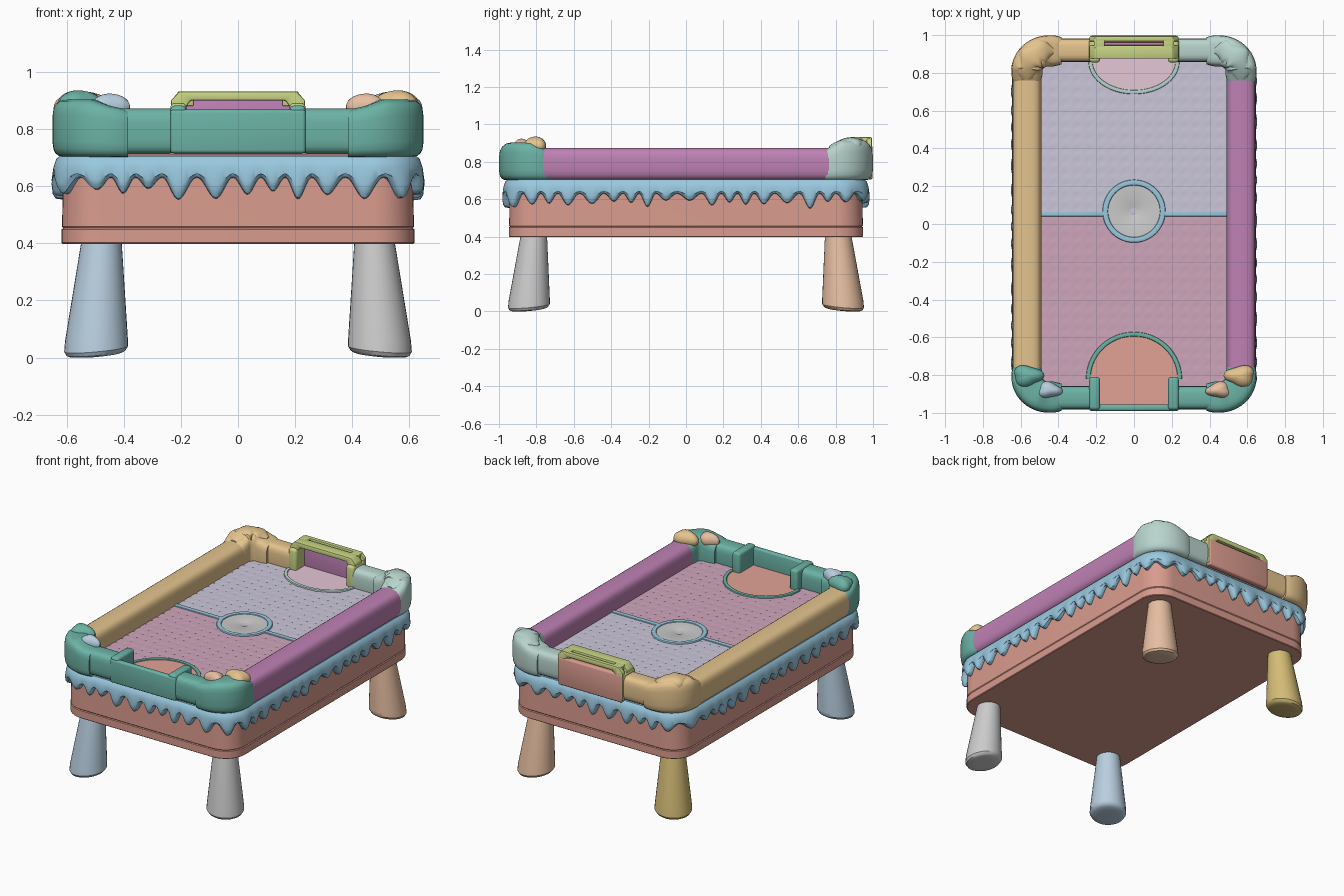
import bpy, bmesh, math, random
from math import sin, cos, pi

if "Cube" in bpy.data.objects:
    bpy.data.objects.remove(bpy.data.objects["Cube"])

random.seed(4)
mats = {}
COL = dict(teal=(.15, .45, .38), salmon=(.70, .33, .27), blue=(.32, .58, .74), purple=(.52, .22, .46),
           tan=(.78, .55, .27), mint=(.48, .66, .61), lime=(.58, .66, .23), lilac=(.60, .57, .70),
           pink=(.62, .38, .50), rose=(.76, .36, .30), pale=(.78, .57, .67), peach=(.80, .52, .36),
           sky=(.48, .62, .74), gold=(.66, .50, .18), grey=None)


def finish(name, bm, col):
    bmesh.ops.recalc_face_normals(bm, faces=bm.faces[:])
    me = bpy.data.meshes.new(name)
    bm.to_mesh(me)
    bm.free()
    ob = bpy.data.objects.new(name, me)
    bpy.context.collection.objects.link(ob)
    if COL[col]:
        if col not in mats:
            mats[col] = bpy.data.materials.new(col)
            mats[col].diffuse_color = (*COL[col], 1)
        me.materials.append(mats[col])
    return ob


def loft(name, rings, col, cap=True, closed=False):
    bm = bmesh.new()
    vs = [[bm.verts.new(p) for p in r] for r in rings]
    pairs = list(zip(vs, vs[1:])) + ([(vs[-1], vs[0])] if closed else [])
    for a, b in pairs:
        n = len(a)
        for i in range(n):
            bm.faces.new((a[i], a[(i + 1) % n], b[(i + 1) % n], b[i]))
    if cap and not closed:
        bm.faces.new(vs[0])
        bm.faces.new(vs[-1])
    return finish(name, bm, col)


def sweep(name, path, size, col, power=.5, closed=False, n=20):
    """Sweep a rounded-box section along a flat path; size(t) gives width, low z, high z."""
    rings, m = [], len(path)
    for i, (x, y) in enumerate(path):
        a = path[i - 1] if i or closed else path[0]
        b = path[(i + 1) % m] if i < m - 1 or closed else path[-1]
        d = math.hypot(b[0] - a[0], b[1] - a[1])
        nx, ny = (b[1] - a[1]) / d, (a[0] - b[0]) / d
        w, lo, hi = size(i / (m - 1))
        ring = []
        for k in range(n):
            c, s = cos(2 * pi * (k + .5) / n), sin(2 * pi * (k + .5) / n)
            u = w / 2 * math.copysign(abs(c) ** power, c)
            v = (hi - lo) / 2 * math.copysign(abs(s) ** power, s)
            ring.append((x + nx * u, y + ny * u, (lo + hi) / 2 + v))
        rings.append(ring)
    return loft(name, rings, col, closed=closed)


def box(name, lo, hi, col, bevel=.01):
    bm = bmesh.new()
    bmesh.ops.create_cube(bm, size=1)
    for v in bm.verts:
        v.co = [(lo[i] + hi[i]) / 2 + v.co[i] * (hi[i] - lo[i]) for i in range(3)]
    bmesh.ops.bevel(bm, geom=bm.edges[:], offset=bevel, segments=3, profile=.5, affect='EDGES')
    return finish(name, bm, col)


def ellipsoid(name, loc, rad, col):
    bm = bmesh.new()
    bmesh.ops.create_uvsphere(bm, u_segments=24, v_segments=14, radius=1)
    for v in bm.verts:
        a = math.atan2(v.co.y, v.co.x)
        k = 1 + .14 * sin(3 * a + loc[0] * 9)
        v.co = (loc[0] + v.co.x * rad[0] * k, loc[1] + v.co.y * rad[1] * k, loc[2] + v.co.z * rad[2])
    return finish(name, bm, col)


def plate(name, pts, z0, z1, col):
    return loft(name, [[(x, y, z) for x, y in pts] for z in (z0, z1)], col)


def arc(cx, cy, rx, ry, a0, a1, n):
    return [(cx + rx * cos(a0 + (a1 - a0) * i / n), cy + ry * sin(a0 + (a1 - a0) * i / n)) for i in range(n + 1)]


def outline(hx, hy, r, n=10):
    pts = []
    for k, (sx, sy) in enumerate(((1, 1), (-1, 1), (-1, -1), (1, -1))):
        pts += arc(sx * (hx - r), sy * (hy - r), r, r, k * pi / 2, (k + 1) * pi / 2, n)
    return pts


# Table body with a lower band
loft("body", [[(x, y, z) for x, y in outline(.617 - d, .947 - d, .14 - d)] for z, d in
              ((.398, .004), (.402, 0), (.449, 0), (.453, .005), (.458, .001), (.66, .006), (.72, .006))], "salmon")

# Icing skirt: perimeter columns with rounded drips
R, HX, HY = .14, .612, .942
base = outline(HX, HY, R, 12)
per = []
for i, a in enumerate(base):
    b = base[(i + 1) % len(base)]
    k = max(1, round(math.dist(a, b) / .008))
    per += [(a[0] + (b[0] - a[0]) * j / k, a[1] + (b[1] - a[1]) * j / k) for j in range(k)]
drips = 56
depth = [random.uniform(.035, .08) for _ in range(drips)]
cols = []
for i, (x, y) in enumerate(per):
    cx, cy = max(-HX + R, min(HX - R, x)), max(-HY + R, min(HY - R, y))
    d = math.hypot(x - cx, y - cy)
    nx, ny = (x - cx) / d, (y - cy) / d
    t = i / len(per) * drips + .18 * sin(i * 2 * pi * 11 / len(per))
    tooth = .5 - .5 * cos(2 * pi * t)
    zb = .63 - depth[int(t // 1) % drips] * tooth
    g = .008 * tooth
    prof = ((-.03, .705), (.012, .705), (.024, .695), (.034, .665), (.032 + g, (.655 + zb) / 2),
            (.028 + g, zb + .018), (.018 + g, zb + .003), (.002, zb), (-.01, zb + .01))
    cols.append([(x + nx * o, y + ny * o, z) for o, z in prof])
loft("icing_drips", cols, "blue", closed=True)

# Legs, tapered and slightly splayed
for sx, sy, col in ((-1, -1, "sky"), (1, -1, "grey"), (1, 1, "peach"), (-1, 1, "gold")):
    rings = []
    for z, r in ((.008, .06), (.010, .09), (.016, .103), (.03, .112), (.06, .110), (.42, .069)):
        rings.append([])
        for k in range(32):
            dx, dy = r * cos(k * pi / 16), r * sin(k * pi / 16)
            tilt = -.09 * (sx * dx + sy * dy) * (z < .05)
            rings[-1].append((sx * (.498 - .05 * z) + dx, sy * (.842 - .07 * z) + dy, max(0, z + tilt)))
    loft(f"leg_{'front' if sy < 0 else 'back'}_{'left' if sx < 0 else 'right'}", rings, col)

# Playfield halves with small air holes
Z = .752
for name, y0, y1, col in (("field_front", -.9, .055, "pink"), ("field_back", .055, .9, "lilac")):
    bm = bmesh.new()
    nx, ny = 66, round((y1 - y0) / .0155)
    g = [[bm.verts.new((-.52 + 1.04 * i / nx, y0 + (y1 - y0) * j / ny,
                        Z - (.005 if i % 4 == 2 and j % 4 == 2 else 0))) for i in range(nx + 1)] for j in range(ny + 1)]
    for j in range(ny):
        for i in range(nx):
            bm.faces.new((g[j][i], g[j][i + 1], g[j + 1][i + 1], g[j + 1][i]))
    finish(name, bm, col)

# Field markings
for side, a, b in (("left", -.5, -.145), ("right", .145, .5)):
    box(f"centre_line_{side}", (a, .04, Z - .01), (b, .07, Z + .007), "blue", .004)
sweep("centre_ring", arc(0, .068, .152, .152, 0, 2 * pi * 47 / 48, 47), lambda t: (.03, Z - .01, Z + .01), "blue", closed=True, n=12)
loft("centre_disc", [[(x, y, z) for x, y in arc(0, .068, r, r, 0, 2 * pi * 39 / 40, 39)]
                     for r, z in ((.145, Z - .01), (.145, Z + .004), (.03, Z + .004), (.012, Z - .004))], "grey")
plate("front_goal_area", [(-.24, -.96)] + arc(0, -.82, .24, .235, pi, 0, 32) + [(.24, -.96)], .71, Z + .003, "rose")
sweep("front_goal_line", arc(0, -.82, .242, .237, pi, 0, 40), lambda t: (.024, Z - .01, Z + .01), "teal", n=12)
plate("back_goal_area", [(-.23, .95)] + arc(0, .86, .23, .16, pi, 2 * pi, 32) + [(.23, .95)], .71, Z + .003, "pale")
sweep("back_goal_line", arc(0, .86, .23, .162, pi, 2 * pi, 40), lambda t: (.022, Z - .01, Z + .01), "mint", n=12)

# Side rails, end rails, corners
for sx in (-1, 1):
    side = "left" if sx < 0 else "right"
    sweep(f"side_rail_{side}", [(sx * .567, y) for y in (-.78, 0, .79)], lambda t: (.155, .70, .875),
          "tan" if sx < 0 else "purple", power=.56)
    for sy in (-1, 1):
        end = "front" if sy < 0 else "back"
        col = "teal" if sy < 0 else ("tan" if sx < 0 else "mint")
        sweep(f"{end}_rail_{side}", [(sx * x, sy * .92) for x in (.2, .3, .42)], lambda t: (.125, .712, .872), col)
        path = [(.567, .745), (.567, .765), (.567, .79)] + arc(.45, .81, .117, .107, 0, pi / 2, 14) + \
               [(.425, .917), (.40, .917), (.385, .917)]
        path = [(sx * x, sy * y) for x, y in path]
        top = .038 if sy < 0 else .05
        sweep(f"corner_{end}_{side}", path, lambda t: (.145 + .02 * min(1, 10 * t, 10 - 10 * t), .70,
              .865 + top * min(1, 5 * t, 3 - 3 * t)), col, power=.45)
        if sy > 0:
            # Frosting with wavy edge on back corners
            sweep(f"corner_frosting_{side}", path[1:-2],
                  lambda t: (.05 + .09 * sin(pi * t) ** .6 + .02 * sin(17 * t), .84, .885 + .045 * sin(pi * t) ** .6),
                  col, power=.8)
        else:
            # Frosting blobs on front corners
            ellipsoid(f"frosting_blob_{side}", (sx * .562, -.805, .885), (.078, .056, .05), "teal" if sx < 0 else "tan")
            ellipsoid(f"frosting_drip_{side}", (sx * .45, -.88, .878), (.065, .042, .046), "sky" if sx < 0 else "peach")

# Front goal: low panel between two posts
box("front_goal_panel", (-.237, -.99, .715), (.237, -.955, .868), "teal", .012)
for sx in (-1, 1):
    a, b = sorted((sx * .18, sx * .237))
    box(f"front_goal_post_{'left' if sx < 0 else 'right'}", (a, -.984, .718), (b, -.81, .882), "teal", .016)

# Back goal: slotted arch, posts and panels
for name, y0, y1 in (("back_goal_arch_inner", .875, .946), ("back_goal_arch_outer", .966, .994)):
    bm = bmesh.new()
    pts = [(-.235, .72), (-.235, .90), (-.205, .932), (.205, .932), (.235, .90), (.235, .72),
           (.18, .72), (.18, .88), (.165, .9), (-.165, .9), (-.18, .88), (-.18, .72)]
    f = bm.faces.new([bm.verts.new((x, y0, z)) for x, z in pts])
    r = bmesh.ops.extrude_face_region(bm, geom=[f])
    for v in r['geom']:
        if isinstance(v, bmesh.types.BMVert):
            v.co.y = y1
    bmesh.ops.bevel(bm, geom=bm.edges[:], offset=.006, segments=2, profile=.5, affect='EDGES')
    finish(name, bm, "lime")
for sx in (-1, 1):
    s = 'left' if sx < 0 else 'right'
    a, b = sorted((sx * .18, sx * .237))
    box(f"back_goal_post_{s}", (a, .855, .72), (b, .985, .89), "lime", .016)
    a, b = sorted((sx * .155, sx * .212))
    box(f"back_goal_bridge_{s}", (a, .93, .88), (b, .985, .932), "lime", .005)
box("back_goal_inner_panel", (-.19, .945, .72), (.19, .962, .905), "purple", .004)
box("back_goal_outer_panel", (-.232, .956, .705), (.232, .998, .888), "salmon", .012)

# Smooth shading with sharp creases kept
for ob in bpy.context.scene.objects:
    ob.select_set(True)
    bpy.context.view_layer.objects.active = ob
bpy.ops.object.shade_smooth_by_angle(angle=math.radians(35))

for m in bpy.data.materials:
    if m.users and not m.is_grease_pencil:
        m.use_nodes = True
        m.node_tree.nodes["Principled BSDF"].inputs["Base Color"].default_value = m.diffuse_color
